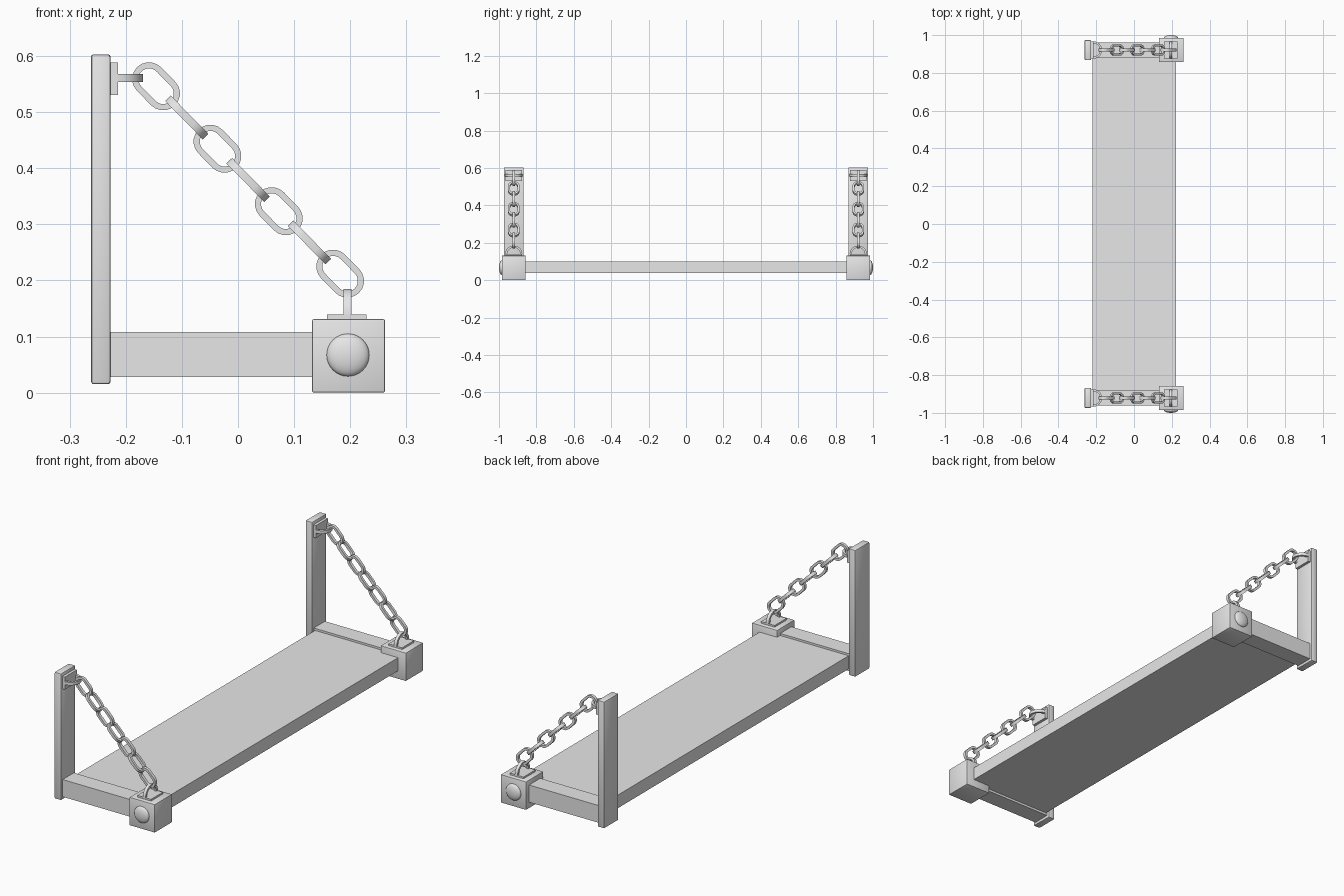
import bpy, bmesh, math
from mathutils import Matrix, Vector

if "Cube" in bpy.data.objects:
    bpy.data.objects.remove(bpy.data.objects["Cube"])

grey = bpy.data.materials.new("plain grey")
grey.diffuse_color = (0.8, 0.8, 0.8, 1)
grey.use_nodes = True
grey.node_tree.nodes["Principled BSDF"].inputs["Base Color"].default_value = grey.diffuse_color


def finish(name, bm, smooth=False):
    bmesh.ops.recalc_face_normals(bm, faces=bm.faces[:])
    me = bpy.data.meshes.new(name)
    bm.to_mesh(me)
    bm.free()
    ob = bpy.data.objects.new(name, me)
    me.materials.append(grey)
    bpy.context.collection.objects.link(ob)
    if smooth:
        bpy.ops.object.select_all(action='DESELECT')
        ob.select_set(True)
        bpy.context.view_layer.objects.active = ob
        bpy.ops.object.shade_smooth_by_angle(angle=math.radians(35))
    return ob


def box(name, x, y, z, bevel=0.0):
    bm = bmesh.new()
    size = [b - a for a, b in (x, y, z)]
    mid = [(a + b) / 2 for a, b in (x, y, z)]
    bmesh.ops.create_cube(bm, size=1, matrix=Matrix.Translation(mid) @ Matrix.Diagonal((*size, 1)))
    if bevel:
        bmesh.ops.bevel(bm, geom=bm.edges[:], offset=bevel, segments=2, profile=0.5, affect='EDGES')
    return finish(name, bm, bool(bevel))


def band(name, path, closed, mat, wall=0.011, thick=0.014):
    """Flat band: path holds (point, outward) pairs in a local plane."""
    bm = bmesh.new()
    rings = []
    for p, n in path:
        rings.append([bm.verts.new(mat @ Vector((q.x, q.y, h)))
                      for q, h in ((p, -thick / 2), (p, thick / 2),
                                   (p - n * wall, thick / 2), (p - n * wall, -thick / 2))])
    count = len(rings)
    for i in range(count if closed else count - 1):
        a, b = rings[i], rings[(i + 1) % count]
        for k in range(4):
            bm.faces.new((a[k], a[(k + 1) % 4], b[(k + 1) % 4], b[k]))
    if not closed:
        bm.faces.new(rings[0])
        bm.faces.new(rings[-1])
    return finish(name, bm, True)


def arc(start, end, r, centre, steps):
    for i in range(steps + 1):
        t = math.radians(start + (end - start) * i / steps)
        n = Vector((math.cos(t), math.sin(t)))
        yield Vector((centre, 0)) + n * r, n


def frame(origin, u, v):
    """Matrix putting local x along u and local y along v."""
    u, v = Vector(u).normalized(), Vector(v).normalized()
    m = Matrix((u, v, u.cross(v))).transposed().to_4x4()
    return Matrix.Translation(origin) @ m


# shelf board
box("shelf_board", (-0.22, 0.222), (-0.879, 0.879), (0.038, 0.099))

for side, s in (("left", -1), ("right", 1)):
    c = 0.921 * s

    def span(h):
        return (c - h, c + h)

    # wall post, arm and end block
    box(side + "_post", (-0.262, -0.227), span(0.053), (0.015, 0.603), 0.005)
    box(side + "_arm", (-0.23, 0.14), span(0.041), (0.028, 0.108))
    box(side + "_end_block", (0.132, 0.262), span(0.064), (0.0, 0.131), 0.003)

    # mounting plates
    box(side + "_post_plate", (-0.228, -0.214), span(0.044), (0.53, 0.588))
    box(side + "_block_plate", (0.159, 0.229), span(0.044), (0.13, 0.139))

    # domed stud on the outer side of the block
    bm = bmesh.new()
    bmesh.ops.create_uvsphere(bm, u_segments=32, v_segments=16, radius=1)
    bmesh.ops.transform(bm, verts=bm.verts[:],
                        matrix=Matrix.Translation((0.196, 0.985 * s, 0.067))
                        @ Matrix.Diagonal((0.038, 0.015, 0.038, 1)) @ Matrix.Rotation(math.pi / 2, 4, 'X'))
    finish(side + "_stud", bm, True)

    # half-ring brackets
    half = list(arc(-90, 90, 0.046, 0, 16))
    band(side + "_post_ring", half, False, frame((-0.215, c, 0.561), (1, 0, 0), (0, 1, 0)))
    band(side + "_block_ring", half, False, frame((0.195, c, 0.139), (0, 0, 1), (0, 1, 0)))

    # chain of seven links, alternately turned a quarter
    first, last = Vector((-0.146, c, 0.546)), Vector((0.182, c, 0.212))
    along = (last - first).normalized()
    across = along.cross(Vector((0, 1, 0)))
    link = list(arc(-90, 90, 0.030, 0.018, 10)) + list(arc(90, 270, 0.030, -0.018, 10))
    for i in range(7):
        v = across if i % 2 == 0 else (0, 1, 0)
        band(f"{side}_chain_link_{i + 1}", link, True, frame(first.lerp(last, i / 6), along, v))
